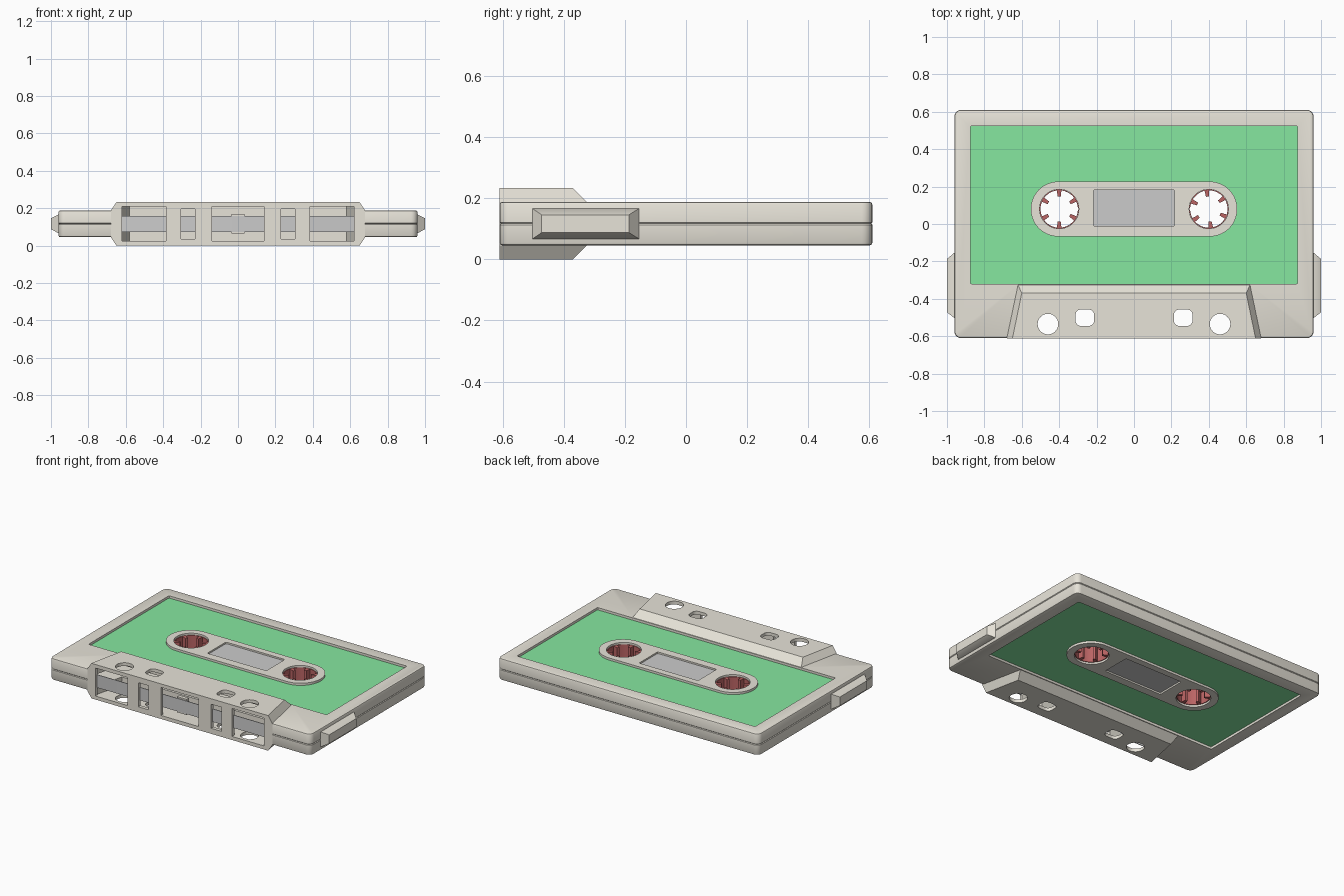
import bpy, bmesh
from math import sin, cos, pi, radians

if "Cube" in bpy.data.objects:
    bpy.data.objects.remove(bpy.data.objects["Cube"])

MID = 0.1165          # height of the seam; all parts are built around it


def material(name, rgb):
    m = bpy.data.materials.new(name)
    m.diffuse_color = (*rgb, 1)
    m.use_nodes = True
    m.node_tree.nodes["Principled BSDF"].inputs["Base Color"].default_value = m.diffuse_color
    return m


BEIGE = material("beige_plastic", (0.80, 0.77, 0.69))
GREEN = material("label_green", (0.24, 0.80, 0.35))
RED = material("hub_red", (0.50, 0.13, 0.13))
GREY = material("grey", (0.68, 0.68, 0.68))


def add_object(name, bm, mat=None):
    bmesh.ops.remove_doubles(bm, verts=bm.verts, dist=1e-5)
    bmesh.ops.recalc_face_normals(bm, faces=bm.faces)
    me = bpy.data.meshes.new(name)
    bm.to_mesh(me)
    bm.free()
    ob = bpy.data.objects.new(name, me)
    ob.location.z = MID
    bpy.context.collection.objects.link(ob)
    if mat:
        me.materials.append(mat)
    return ob


def loft(name, rings, mat=None):
    bm = bmesh.new()
    vs = [[bm.verts.new(p) for p in ring] for ring in rings]
    n = len(vs[0])
    for a, b in zip(vs, vs[1:]):
        for i in range(n):
            j = (i + 1) % n
            bm.faces.new((a[i], a[j], b[j], b[i]))
    bm.faces.new(vs[0])
    bm.faces.new(vs[-1])
    return add_object(name, bm, mat)


def at(pts, z):
    return [(x, y, z) for x, y in pts]


def prism(name, pts, z0, z1, mat=None):
    return loft(name, [at(pts, z0), at(pts, z1)], mat)


def rrect(x0, x1, y0, y1, r=0.0, n=6):
    """Rectangle with rounded corners; full radius gives a circle or stadium."""
    if r == 0:
        return [(x0, y0), (x1, y0), (x1, y1), (x0, y1)]
    pts = []
    for k, (cx, cy) in enumerate([(x1 - r, y1 - r), (x0 + r, y1 - r),
                                  (x0 + r, y0 + r), (x1 - r, y0 + r)]):
        for i in range(n + 1):
            a = (k + i / n) * pi / 2
            p = (cx + r * cos(a), cy + r * sin(a))
            if not pts or abs(p[0] - pts[-1][0]) + abs(p[1] - pts[-1][1]) > 1e-6:
                pts.append(p)
    if abs(pts[0][0] - pts[-1][0]) + abs(pts[0][1] - pts[-1][1]) < 1e-6:
        pts.pop()
    return pts


def circle(x, y, r, n=10):
    return rrect(x - r, x + r, y - r, y + r, r, n)


def boolean(ob, tool, op="DIFFERENCE"):
    m = ob.modifiers.new(tool.name, "BOOLEAN")
    m.operation, m.object, m.solver = op, tool, "EXACT"
    bake(ob)
    bpy.data.objects.remove(tool)


def bake(ob):
    dg = bpy.context.evaluated_depsgraph_get()
    me = bpy.data.meshes.new_from_object(ob.evaluated_get(dg))
    ob.modifiers.clear()
    ob.data = me


def mirror_z(ob):
    m = ob.modifiers.new("mirror", "MIRROR")
    m.use_axis = (False, False, True)
    m.use_mirror_merge = False
    bake(ob)


def paint(ob, mat):
    ob.data.materials.clear()
    ob.data.materials.append(mat)


# Upper half of the shell, with chamfered rim and seam
def outline(d):
    return rrect(-0.96 + d, 0.96 - d, -0.61 + d, 0.61 - d, 0.035 - d, 5)


shell = loft("shell", [at(outline(0.004), 0), at(outline(0), 0.004), at(outline(0), 0.062),
                       at(outline(0.003), 0.0687), at(outline(0.010), 0.0715)])
LABEL = rrect(-0.875, 0.875, -0.32, 0.525, 0.008, 3)
STADIUM = rrect(-0.552, 0.552, -0.067, 0.227, 0.147, 14)
WINDOW = rrect(-0.217, 0.217, -0.012, 0.183, 0.01, 3)
boolean(shell, prism("label_recess", LABEL, 0.053, 0.2))

# Thick tapered front section and raised hub surround
base = [(-0.68, -0.611), (0.68, -0.611), (0.62, -0.325), (-0.62, -0.325)]
top = [(-0.65, -0.611), (0.65, -0.611), (0.60, -0.37), (-0.60, -0.37)]
boolean(shell, loft("bulge", [at(base, 0), at(base, 0.0715), at(top, 0.1165)]), "UNION")
boolean(shell, prism("surround", STADIUM, 0.045, 0.0705), "UNION")

# Hollow inside
boolean(shell, prism("cavity", rrect(-0.93, 0.93, -0.588, 0.58), -0.1, 0.04))
boolean(shell, prism("front_cavity", [(-0.63, -0.588), (0.63, -0.588),
                                      (0.58, -0.39), (-0.58, -0.39)], -0.1, 0.095))

# Front openings: (x0, x1, half height)
for x0, x1, h in [(-0.62, -0.385, 0.093), (-0.305, -0.23, 0.08), (-0.138, 0.138, 0.093),
                  (0.23, 0.305, 0.08), (0.385, 0.62, 0.093)]:
    boolean(shell, prism("opening", rrect(x0, x1, -0.7, -0.575), -0.1, h))

# Through holes, hub holes and window
for s in (-1, 1):
    boolean(shell, prism("round_hole", circle(s * 0.46, -0.535, 0.055), -0.1, 0.2))
    c = s * 0.263
    boolean(shell, prism("square_hole", rrect(c - 0.05, c + 0.05, -0.545, -0.457, 0.03), -0.1, 0.2))
    boolean(shell, prism("hub_hole", circle(s * 0.4, 0.08, 0.105), -0.1, 0.2))
boolean(shell, prism("window_hole", WINDOW, -0.1, 0.2))
mirror_z(shell)
paint(shell, BEIGE)

# Labels on both faces
label = prism("label", LABEL, 0.048, 0.056)
boolean(label, prism("label_cut", STADIUM, 0, 0.2))
mirror_z(label)
paint(label, GREEN)

# Windows on both faces
window = prism("window", WINDOW, 0.05, 0.06, GREY)
mirror_z(window)

# Side tabs
for s, name in ((-1, "left_tab"), (1, "right_tab")):
    def quad(x, y0, y1, h):
        return [(s * x, y0, -h), (s * x, y1, -h), (s * x, y1, h), (s * x, y0, h)]
    loft(name, [quad(0.95, -0.503, -0.153, 0.05), quad(0.96, -0.503, -0.153, 0.05),
                quad(1.0, -0.472, -0.187, 0.029)], BEIGE)


# Toothed hubs
def hub(name, cx, turn):
    inner, outer = [], []
    for k in range(6):
        a0 = k * 60 + turn
        for off, r in [(-7, 0.1), (-7, 0.067), (7, 0.067), (7, 0.1),
                       (16, 0.1), (25, 0.1), (34, 0.1), (44, 0.1)]:
            a = radians(a0 + off)
            inner.append((cx + r * cos(a), 0.08 + r * sin(a)))
            outer.append((cx + 0.1045 * cos(a), 0.08 + 0.1045 * sin(a)))
    bm = bmesh.new()
    loops = [[bm.verts.new(p) for p in at(pts, z)] for pts, z in
             [(inner, -0.058), (outer, -0.058), (outer, 0.058), (inner, 0.058)]]
    n = len(inner)
    for q in range(4):
        a, b = loops[q], loops[(q + 1) % 4]
        for i in range(n):
            j = (i + 1) % n
            bm.faces.new((a[i], a[j], b[j], b[i]))
    return add_object(name, bm, RED)


hub("left_hub", -0.4, 30)
hub("right_hub", 0.4, 36)

# Tape ribbon running hub to hub behind the front openings
half = [(-0.50, 0.06), (-0.86, -0.48), (-0.86, -0.51), (-0.82, -0.55), (-0.63, -0.595)]
path = half + [(-x, y) for x, y in reversed(half)]
bm = bmesh.new()
rows = [[bm.verts.new((x, y, z)) for x, y in path] for z in (-0.043, 0.043)]
for i in range(len(path) - 1):
    bm.faces.new((rows[0][i], rows[0][i + 1], rows[1][i + 1], rows[1][i]))
tape = add_object("tape", bm, GREY)
tape.modifiers.new("thickness", "SOLIDIFY").thickness = 0.004
bake(tape)

# Pressure pad behind the tape
prism("pressure_pad", rrect(-0.035, 0.035, -0.59, -0.565), -0.052, 0.052, BEIGE)

# Smooth rounded surfaces, keep edges crisp
for ob in bpy.context.collection.objects:
    ob.select_set(True)
    bpy.context.view_layer.objects.active = ob
bpy.ops.object.shade_smooth_by_angle(angle=radians(30))
